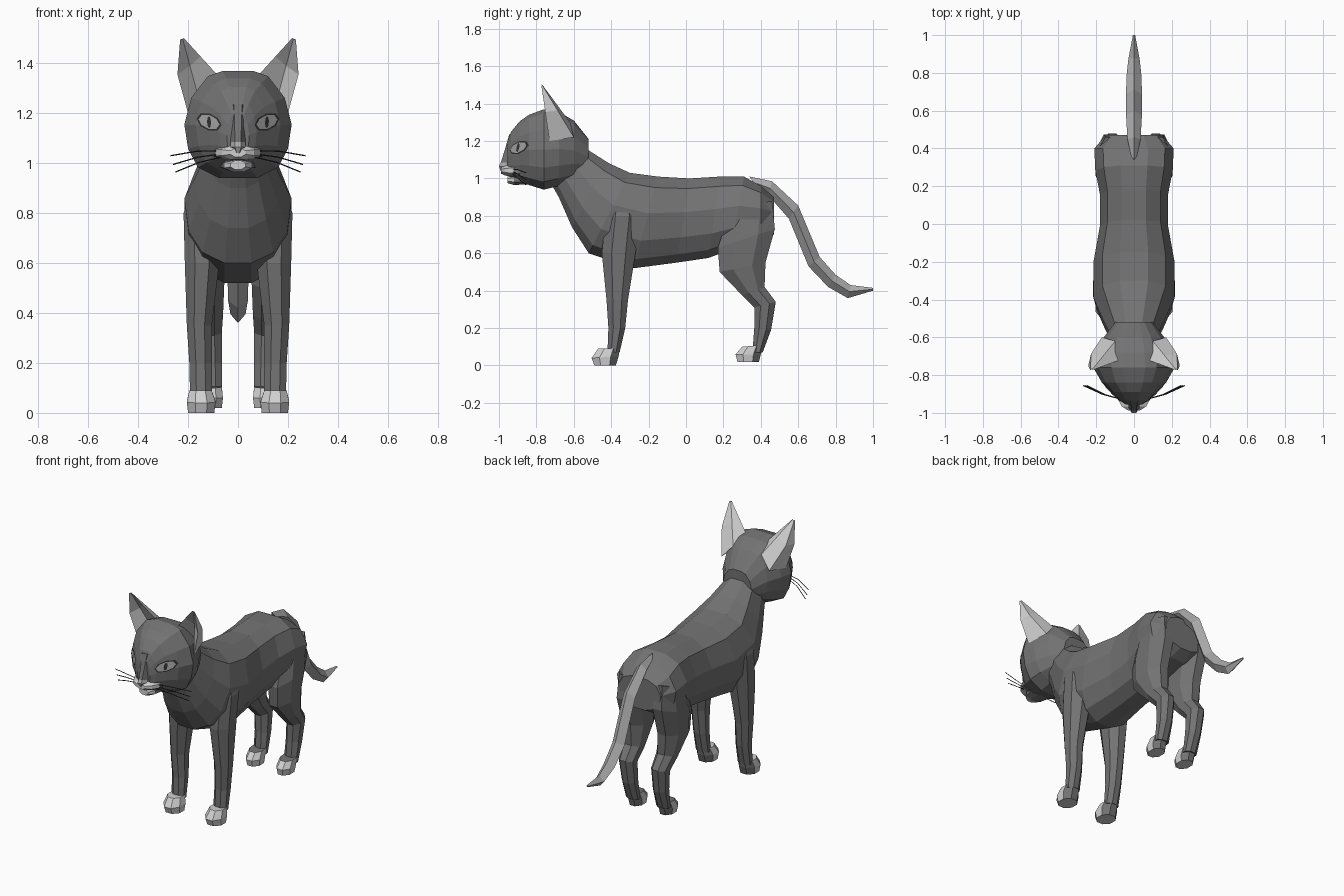
import bpy
import bmesh
from math import cos, sin, pi
from mathutils import Vector
from mathutils.bvhtree import BVHTree

default_cube = bpy.data.objects.get("Cube")
if default_cube:
    bpy.data.objects.remove(default_cube, do_unlink=True)


def grey(name, value):
    """Create one flat neutral material."""
    material = bpy.data.materials.new(name)
    colour = (value, value, value, 1)
    material.diffuse_color = colour
    material.use_nodes = True
    for node in material.node_tree.nodes:
        if node.type == "BSDF_PRINCIPLED":
            node.inputs["Base Color"].default_value = colour
            node.inputs["Roughness"].default_value = 0.9
    return material


fur = grey("dark grey fur", 0.17)
pale = grey("pale grey fur", 0.64)
tail_fur = grey("mid grey fur", 0.42)
iris = grey("iris grey", 0.38)
black = grey("near black", 0.03)


def finish(name, bm, materials, rule=None):
    """Turn a bmesh into a flat shaded object, colouring faces by a rule."""
    bmesh.ops.recalc_face_normals(bm, faces=bm.faces)
    if rule:
        for face in bm.faces:
            face.material_index = rule(face.calc_center_median())
    mesh = bpy.data.meshes.new(name)
    bm.to_mesh(mesh)
    bm.free()
    for material in materials:
        mesh.materials.append(material)
    obj = bpy.data.objects.new(name, mesh)
    bpy.context.collection.objects.link(obj)
    return obj


def bridge(bm, rings, band_material=None):
    """Skin a list of point rings and close both ends."""
    loops = [[bm.verts.new(p) for p in ring] for ring in rings]
    count = len(loops[0])
    for level, (low, high) in enumerate(zip(loops, loops[1:])):
        for i in range(count):
            j = (i + 1) % count
            face = bm.faces.new((low[i], low[j], high[j], high[i]))
            if band_material:
                face.material_index = band_material(level, i)
    bm.faces.new(loops[0])
    bm.faces.new(loops[-1])


def loft(name, outline, sections, materials, side=1, rule=None):
    """Each section is (y, z) of one edge, (y, z) of the other, and its x range."""
    rings = []
    for ay, az, by, bz, inner, outer in sections:
        rings.append([(side * ((inner + outer) / 2 + u * (outer - inner) / 2),
                       (ay + by) / 2 + v * (ay - by) / 2,
                       (az + bz) / 2 + v * (az - bz) / 2) for u, v in outline])
    bm = bmesh.new()
    bridge(bm, rings)
    return finish(name, bm, materials, rule)


def symmetric(half):
    """Close a half outline by mirroring it across x."""
    return half + [(-u, v) for u, v in reversed(half)]


def centred(rows):
    """Expand rows that give one half width into full x ranges."""
    return [(*row[:-1], -row[-1], row[-1]) for row in rows]


def upright(rows):
    """Expand rows of y, top, bottom, half width into vertical sections."""
    return centred([(y, top, y, bottom, w) for y, top, bottom, w in rows])


octagon = [(cos((i + 0.5) * pi / 4) / cos(pi / 8),
            sin((i + 0.5) * pi / 4) / cos(pi / 8)) for i in range(8)]
diamond = [(0, 1), (1, 0), (0, -1), (-1, 0)]
torso_outline = symmetric([(.35, 1), (.78, .76), (1, .2), (.92, -.4), (.66, -.8), (.25, -1)])
head_outline = symmetric([(.28, 1), (.56, .9), (.87, .5), (1, 0),
                          (.93, -.45), (.75, -.8), (.35, -1)])

# Neck, chest, belly and rump in one skin
loft("torso", torso_outline, centred([
    (-.60, 1.27, -.72, .97, .11),
    (-.52, 1.15, -.68, .90, .125),
    (-.41, 1.08, -.61, .74, .17),
    (-.30, 1.03, -.52, .60, .215),
    (-.15, 1.01, -.28, .52, .215),
    (.02, 1.0, -.05, .55, .18),
    (.18, 1.01, .12, .575, .18),
    (.31, 1.01, .24, .62, .205),
    (.40, .96, .40, .66, .21),
    (.47, .90, .47, .70, .15),
]), [fur])

# Skull
head = loft("head", head_outline, upright([
    (-.52, 1.21, 1.02, .10),
    (-.60, 1.31, .99, .16),
    (-.68, 1.355, .96, .20),
    (-.76, 1.37, .94, .215),
    (-.84, 1.34, .965, .17),
    (-.89, 1.305, .985, .12),
    (-.935, 1.25, 1.0, .075),
    (-.955, 1.20, 1.02, .045),
]), [fur])

# Nose bridge, nose tip, muzzle and chin
loft("nose_bridge", octagon, centred([
    (-.945, 1.235, -.86, 1.235, .04),
    (-.97, 1.15, -.86, 1.15, .032),
    (-.99, 1.085, -.88, 1.085, .03),
]), [fur])
loft("nose_tip", octagon, centred([
    (-.99, 1.085, -.90, 1.085, .03),
    (-1.0, 1.065, -.90, 1.06, .03),
    (-.99, 1.04, -.90, 1.04, .012),
]), [tail_fur])
loft("muzzle", octagon, upright([
    (-.84, 1.075, 1.0, .11),
    (-.92, 1.075, 1.01, .09),
    (-.965, 1.07, 1.015, .065),
    (-.988, 1.06, 1.025, .03),
]), [fur, pale], rule=lambda c: int(c.y < -.9 or c.z > 1.04))
loft("chin", octagon, upright([
    (-.82, 1.02, .97, .08),
    (-.92, 1.02, .965, .055),
    (-.955, 1.01, .975, .03),
]), [fur, pale], rule=lambda c: int(c.y < -.9))

# Tail with a ridge along its back
loft("tail", diamond, centred([
    (.34, 1.01, .38, .95, .015),
    (.46, .985, .44, .91, .035),
    (.60, .855, .55, .785, .042),
    (.715, .58, .655, .53, .042),
    (.80, .485, .76, .42, .04),
    (.88, .43, .865, .36, .03),
    (1.0, .415, 1.0, .40, .006),
]), [tail_fur])

front_leg = [
    (-.40, .92, -.28, .92, .09, .18),
    (-.43, .80, -.25, .80, .08, .218),
    (-.45, .60, -.27, .60, .075, .213),
    (-.425, .35, -.31, .35, .105, .205),
    (-.415, .20, -.325, .20, .105, .195),
    (-.42, .07, -.355, .07, .105, .192),
]
hind_leg = [
    (.24, .84, .46, .88, .06, .19),
    (.17, .63, .475, .73, .05, .205),
    (.18, .50, .425, .55, .055, .195),
    (.30, .375, .42, .42, .06, .175),
    (.365, .31, .48, .34, .065, .165),
    (.365, .20, .455, .19, .065, .155),
    (.355, .07, .41, .07, .065, .15),
]
front_paw = [
    (-.49, .0, -.375, .0, .095, .2),
    (-.505, .04, -.36, .05, .09, .205),
    (-.47, .09, -.355, .09, .105, .195),
]
hind_paw = [
    (.275, .02, .39, .02, .065, .15),
    (.265, .06, .40, .06, .06, .157),
    (.30, .10, .41, .11, .065, .152),
]

head_tree = BVHTree.FromPolygons([v.co for v in head.data.vertices],
                                 [p.vertices for p in head.data.polygons])


def decal(name, side, width, height, lift, material):
    """Lay a thin almond plate over the face at the eye."""
    points = [Vector((0, 0, 0))]
    for i in range(8):
        angle = i * pi / 4
        points.append(Vector((width * cos(angle), 0, height * sin(angle))))
    bm = bmesh.new()
    verts = []
    for p in points:
        x, z = .116 + p.x, 1.165 + p.z + p.x * .25
        hit = head_tree.ray_cast(Vector((side * x, -2, z)), Vector((0, 1, 0)))[0]
        verts.append(bm.verts.new((side * x, hit.y - lift, z)))
    for i in range(8):
        bm.faces.new((verts[0], verts[1 + i], verts[1 + (i + 1) % 8]))
    obj = finish(name, bm, [material])
    if obj.data.polygons[0].normal.y > 0:
        obj.data.flip_normals()


def ear(name, side):
    """Cupped ear: a five point base drawn up to the tip."""
    base = [Vector(p) for p in ((.075, -.72, 1.345), (.10, -.62, 1.30), (.17, -.60, 1.22),
                                (.20, -.73, 1.20), (.16, -.66, 1.27))]
    tip = Vector((.225, -.775, 1.51))
    rings = []
    for t, bulge in ((0, 0), (.5, .03), (.95, .008)):
        ring = []
        for i, p in enumerate(base):
            q = p.lerp(tip, t)
            if i in (2, 3):
                q.x += bulge
            ring.append((side * q.x, q.y, q.z))
        rings.append(ring)
    bm = bmesh.new()
    bridge(bm, rings, lambda level, i: int(level == 1 and i >= 3))
    finish(name, bm, [pale, tail_fur])


def whisker(name, side, start, end):
    """Thin hair with a slight bow."""
    curve = bpy.data.curves.new(name, "CURVE")
    curve.dimensions = "3D"
    curve.bevel_depth = 0.0025
    curve.bevel_resolution = 0
    a, b = Vector(start), Vector(end)
    middle = a.lerp(b, .5) + Vector((0, -.01, .008))
    spline = curve.splines.new("POLY")
    spline.points.add(2)
    for point, p in zip(spline.points, (a, middle, b)):
        point.co = (side * p.x, p.y, p.z, 1)
    curve.materials.append(black)
    bpy.context.collection.objects.link(bpy.data.objects.new(name, curve))


# Paired parts
for label, side in (("left", 1), ("right", -1)):
    loft(label + "_front_leg", octagon, front_leg, [fur], side)
    loft(label + "_hind_leg", octagon, hind_leg, [fur], side)
    loft(label + "_front_paw", octagon, front_paw, [fur, pale], side,
         lambda c: int(c.y < -.40))
    loft(label + "_hind_paw", octagon, hind_paw, [fur, pale], side,
         lambda c: int(c.y < .35))
    ear(label + "_ear", side)
    decal(label + "_eye_rim", side, .05, .035, .004, black)
    decal(label + "_eye", side, .042, .028, .007, iris)
    decal(label + "_pupil", side, .008, .024, .009, black)
    for row, (reach, height) in enumerate(((.27, 1.03), (.26, .995), (.25, .965))):
        whisker(f"{label}_whisker_{row + 1}", side,
                (.06, -.93, 1.05 - row * .012), (reach, -.855, height))
